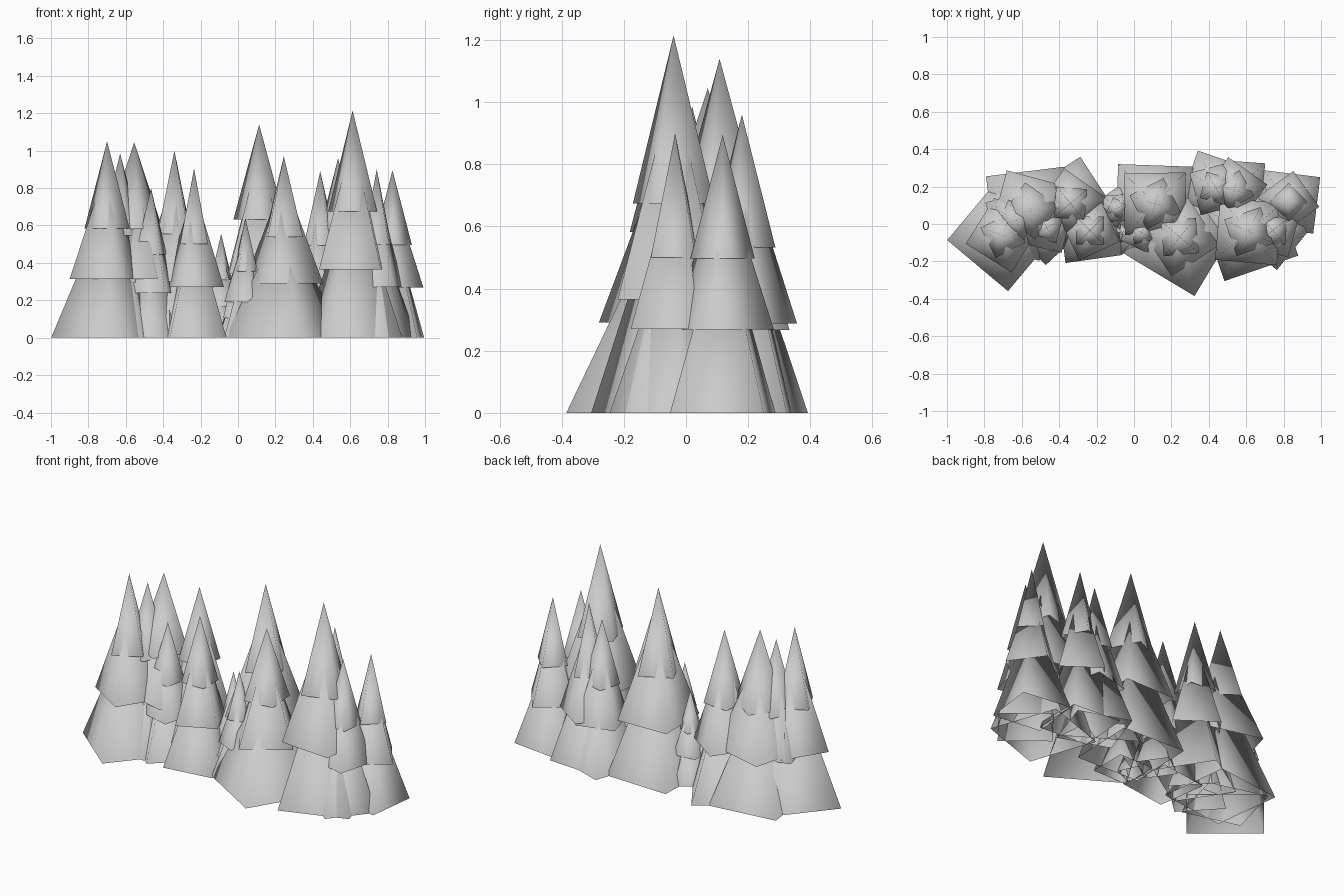
import bpy
import bmesh
import math

foliage = bpy.data.materials.new("plain grey")
foliage.diffuse_color = (0.6, 0.6, 0.6, 1)


def add_tier(bm, x, y, z, height, radius, angle):
    """Open-bottomed four-sided cone with one corner at the given angle."""
    apex = bm.verts.new((x, y, z + height))
    ring = []
    for i in range(4):
        a = math.radians(angle + 90 * i)
        ring.append(bm.verts.new((x + radius * math.cos(a), y + radius * math.sin(a), z)))
    for i in range(4):
        face = bm.faces.new((ring[i], ring[(i + 1) % 4], apex))
        face.smooth = True


def add_tree(name, x, y, h, r_mid, r_low, a_top, a_mid, a_low):
    bm = bmesh.new()
    add_tier(bm, x, y, 0, 0.68 * h, r_low, a_low)                    # bottom skirt
    add_tier(bm, x, y, 0.30 * h, 0.58 * h, r_mid, a_mid)             # middle skirt
    add_tier(bm, x, y, 0.555 * h, 0.445 * h, 0.62 * r_mid, a_top)    # tip
    mesh = bpy.data.meshes.new(name)
    bm.to_mesh(mesh)
    bm.free()
    mesh.materials.append(foliage)
    bpy.context.collection.objects.link(bpy.data.objects.new(name, mesh))


# x, y, height, middle radius, bottom radius, corner angles from top to bottom
trees = [
    (-0.70, -0.06, 1.05, 0.205, 0.30, -108, -77, -85),
    (-0.63, 0.02, 0.985, 0.19, 0.25, 20, 60, 30),
    (-0.555, 0.07, 1.045, 0.25, 0.30, 100, 120, 142),
    (-0.465, -0.02, 0.80, 0.155, 0.20, 30, -60, -92),
    (-0.34, 0.11, 1.00, 0.19, 0.255, 40, 100, 78),
    (-0.235, -0.035, 0.905, 0.17, 0.217, 45, -110, -127),
    (-0.09, 0.085, 0.555, 0.10, 0.13, 20, 50, 80),
    (0.04, -0.045, 0.64, 0.12, 0.16, 60, 20, 45),
    (-0.03, -0.05, 0.35, 0.065, 0.085, 10, 40, 70),
    (0.113, 0.108, 1.14, 0.233, 0.29, 72, 136, 43),
    (0.245, -0.07, 0.97, 0.215, 0.325, -40, -102, -76),
    (0.44, 0.19, 0.89, 0.165, 0.225, 30, 150, 116),
    (0.535, 0.18, 0.96, 0.18, 0.22, 75, 100, 41),
    (0.613, -0.04, 1.215, 0.235, 0.295, 64, -140, -116),
    (0.742, -0.035, 0.90, 0.165, 0.212, -50, -60, -84),
    (0.826, 0.118, 0.895, 0.167, 0.215, 0, -9, 38),
]
for i, tree in enumerate(trees):
    add_tree(f"fir_tree_{i + 1}", *tree)
